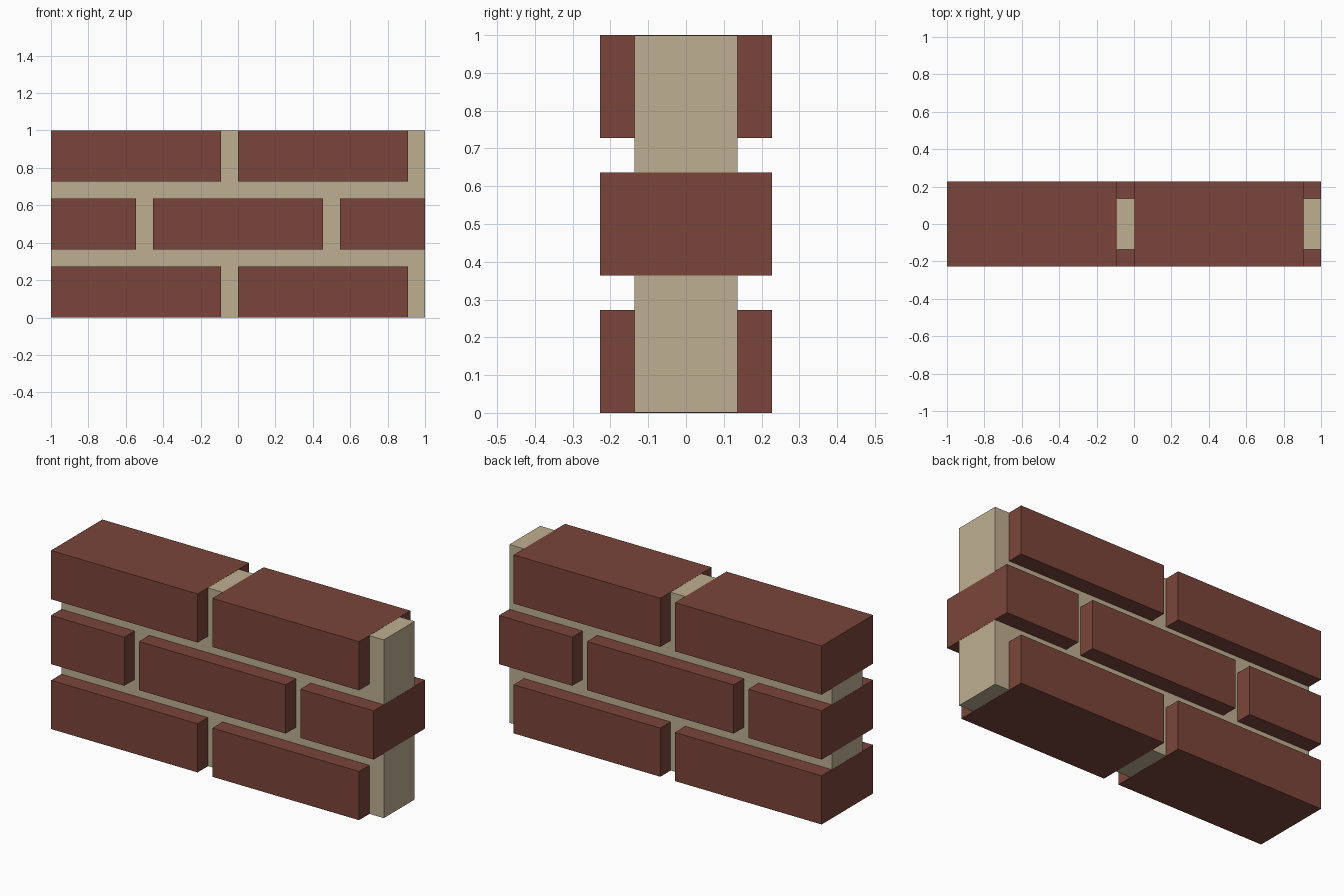
import bpy

if "Cube" in bpy.data.objects:
    bpy.data.objects.remove(bpy.data.objects["Cube"])

U = 1 / 11          # joint width; every size is a multiple of it
EPS = 0.0008        # keeps mortar just inside the brick faces


def material(name, color):
    m = bpy.data.materials.new(name)
    m.diffuse_color = (*color, 1)
    m.use_nodes = True
    m.node_tree.nodes["Principled BSDF"].inputs["Base Color"].default_value = m.diffuse_color
    return m


def box(name, lo, hi, mat):
    bpy.ops.mesh.primitive_cube_add(size=1)
    ob = bpy.context.object
    ob.name = name
    ob.location = [(a + b) / 2 for a, b in zip(lo, hi)]
    ob.scale = [b - a for a, b in zip(lo, hi)]
    bpy.ops.object.transform_apply(location=True, rotation=False, scale=True)
    ob.data.materials.append(mat)
    return ob


brick_red = material("brick_red", (0.195, 0.060, 0.043))
mortar_tan = material("mortar_tan", (0.521, 0.429, 0.287))

# Mortar core, recessed behind the brick faces
box("mortar", (-1 + EPS, -1.5 * U, EPS), (1 - EPS, 1.5 * U, 1 - EPS), mortar_tan)

# Brick courses: x start and end in joint widths
full = [(-11, -1), (0, 10)]
offset = [(-11, -6), (-5, 5), (6, 11)]
for row, course in enumerate((full, offset, full)):
    z = row * 4
    for i, (x0, x1) in enumerate(course):
        box(f"brick_row{row + 1}_{i + 1}",
            (x0 * U, -2.5 * U, z * U), (x1 * U, 2.5 * U, (z + 3) * U), brick_red)
